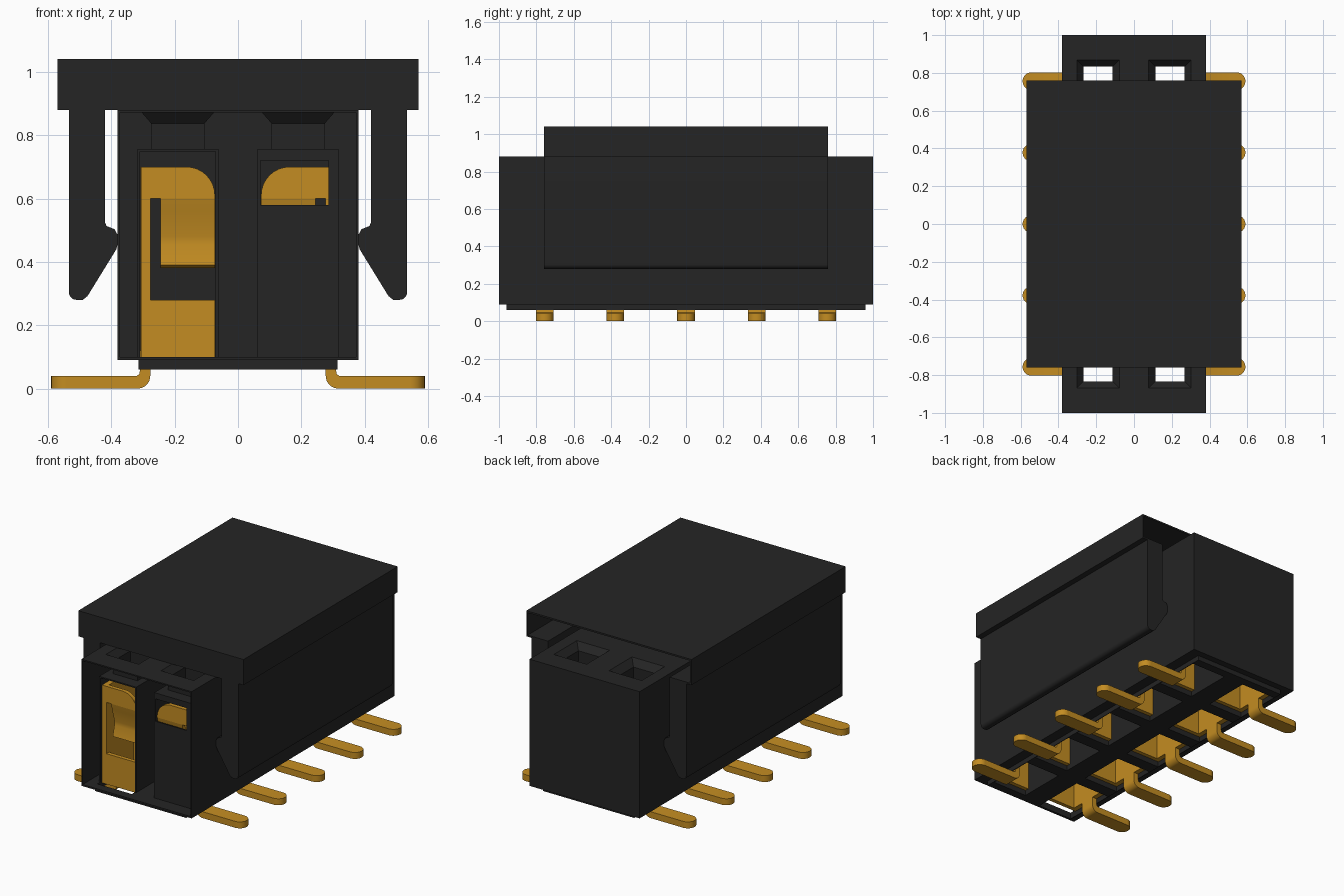
import bpy, bmesh, math
from mathutils import Matrix

cube = bpy.data.objects.get("Cube")
if cube:
    bpy.data.objects.remove(cube)

PITCH, COL = 0.378, 0.19
ROWS = [PITCH * i for i in range(-2, 3)]


def material(name, rgb):
    m = bpy.data.materials.new(name)
    m.use_nodes = True
    m.diffuse_color = (*rgb, 1)
    m.node_tree.nodes["Principled BSDF"].inputs["Base Color"].default_value = (*rgb, 1)
    return m


BLACK = material("black plastic", (0.018, 0.018, 0.018))
GOLD = material("gold metal", (0.55, 0.265, 0.016))


def box(bm, x0, x1, y0, y1, z0, z1):
    mat = Matrix.Translation(((x0 + x1) / 2, (y0 + y1) / 2, (z0 + z1) / 2))
    mat = mat @ Matrix.Diagonal((abs(x1 - x0), abs(y1 - y0), abs(z1 - z0), 1))
    bmesh.ops.create_cube(bm, size=1, matrix=mat)


def prism(bm, pts, axis, a, b):
    """Extrude a 2D profile along x (points are y,z) or along y (points are x,z)."""
    def at(p, d):
        return (d, p[0], p[1]) if axis == "x" else (p[0], d, p[1])
    lo = [bm.verts.new(at(p, a)) for p in pts]
    hi = [bm.verts.new(at(p, b)) for p in pts]
    bm.faces.new(lo)
    bm.faces.new(hi)
    for i in range(len(pts)):
        j = (i + 1) % len(pts)
        bm.faces.new((lo[i], lo[j], hi[j], hi[i]))


def stack(bm, cx, cy, rings):
    """Loft rectangles (half x, half y, z) into one closed solid."""
    loops = [[bm.verts.new((cx + sx * hx, cy + sy * hy, z))
              for sx, sy in ((-1, -1), (1, -1), (1, 1), (-1, 1))] for hx, hy, z in rings]
    bm.faces.new(loops[0])
    bm.faces.new(loops[-1])
    for a, b in zip(loops, loops[1:]):
        for i in range(4):
            j = (i + 1) % 4
            bm.faces.new((a[i], a[j], b[j], b[i]))


def arc(cx, cz, r, start, end, n=8):
    return [(cx + r * math.cos(math.radians(start + (end - start) * i / n)),
             cz + r * math.sin(math.radians(start + (end - start) * i / n))) for i in range(n + 1)]


def finish(bm, name, mat):
    bmesh.ops.recalc_face_normals(bm, faces=bm.faces)
    mesh = bpy.data.meshes.new(name)
    bm.to_mesh(mesh)
    bm.free()
    ob = bpy.data.objects.new(name, mesh)
    bpy.context.scene.collection.objects.link(ob)
    mesh.materials.append(mat)
    return ob


def smooth(ob):
    bpy.ops.object.select_all(action="DESELECT")
    ob.select_set(True)
    bpy.context.view_layer.objects.active = ob
    bpy.ops.object.shade_smooth_by_angle(angle=math.radians(35))


def combine(ob, bm, operation):
    tool = finish(bm, "cutter", BLACK)
    tool.hide_render = True
    mod = ob.modifiers.new("bool", "BOOLEAN")
    mod.operation, mod.object, mod.solver = operation, tool, "EXACT"
    dg = bpy.context.evaluated_depsgraph_get()
    mesh = bpy.data.meshes.new_from_object(ob.evaluated_get(dg))
    ob.modifiers.clear()
    ob.data = mesh
    bpy.data.objects.remove(tool)


def one_box(*dims):
    bm = bmesh.new()
    box(bm, *dims)
    return bm


# Housing block with a narrower foot, hollowed behind its open front
bm = bmesh.new()
box(bm, -0.38, 0.38, -1, 1, 0.09, 0.88)
housing = finish(bm, "housing", BLACK)
combine(housing, one_box(-0.314, 0.314, -0.96, 0.96, 0.06, 0.096), "UNION")
combine(housing, one_box(-0.372, 0.372, -1.1, -0.6, 0.1, 0.872), "DIFFERENCE")

# Thin sleeves around the front pair of cavities
bm = bmesh.new()
for x in (-COL, COL):
    stack(bm, x, ROWS[0], [(0.128, 0.158, 0.095), (0.128, 0.158, 0.757), (0.084, 0.084, 0.757),
                           (0.084, 0.084, 0.837), (0.118, 0.118, 0.876)])
combine(housing, bm, "UNION")

# Contact cavities with funnel mouths
bm = bmesh.new()
for x in (-COL, COL):
    for y in ROWS:
        stack(bm, x, y, [(0.12, 0.15, 0.03), (0.12, 0.15, 0.75), (0.077, 0.077, 0.75),
                         (0.077, 0.077, 0.84), (0.113, 0.113, 0.88), (0.113, 0.113, 0.9)])
combine(housing, bm, "DIFFERENCE")

# Open front of one sleeve, window in the other
combine(housing, one_box(-0.309, -0.071, -0.945, -0.87, 0.04, 0.749), "DIFFERENCE")
combine(housing, one_box(0.071, 0.285, -0.945, -0.87, 0.58, 0.72), "DIFFERENCE")

# Contacts: back plate, cheeks, bent springs and a surface-mount tail
top_plate = [(0.307, 0.6), (0.307, 0.7)] + arc(0.163, 0.61, 0.09, 90, 180) + [(0.073, 0.6)]
spring = [(0.145, 0.605), (0.135, 0.56), (0.112, 0.48), (0.112, 0.455), (0.128, 0.39),
          (0.106, 0.38), (0.087, 0.455), (0.087, 0.48), (0.11, 0.56), (0.12, 0.605)]
tail = [(0.31, 0.12), (0.277, 0.12)] + arc(0.317, 0.04, 0.04, 180, 270) + \
       [(0.545, 0), (0.545, 0.04), (0.32, 0.04), (0.312, 0.045), (0.31, 0.055)]
for side, label in ((1, "left"), (-1, "right")):
    for n, y in enumerate(ROWS):
        bm = bmesh.new()
        box(bm, 0.277, 0.308, -0.13, 0.13, 0.09, 0.7)
        for s in (-1, 1):
            box(bm, 0.073, 0.307, s * 0.12, s * 0.145, 0.09, 0.28)
            box(bm, 0.277, 0.307, s * 0.12, s * 0.145, 0.28, 0.6)
            prism(bm, top_plate, "y", s * 0.12, s * 0.145)
            prism(bm, [(s * p[0], p[1]) for p in spring], "x", 0.073, 0.245)
        prism(bm, tail, "y", -0.047, 0.047)
        bmesh.ops.create_cone(bm, cap_ends=True, segments=24, radius1=0.047, radius2=0.047,
                              depth=0.04, matrix=Matrix.Translation((0.543, 0, 0.02)))
        for v in bm.verts:
            v.co.x *= side
            v.co.y += y
        smooth(finish(bm, f"{label}_contact_{n + 1}", GOLD))

# Pick-up cap: hollow shell, open at the back and over the housing
bm = bmesh.new()
box(bm, -0.57, 0.57, -0.76, 0.76, 1.03, 1.04)
box(bm, -0.57, 0.57, -0.76, -0.75, 0.88, 1.03)
for s in (-1, 1):
    box(bm, s * 0.56, s * 0.57, -0.75, 0.76, 0.88, 1.03)
    box(bm, s * 0.42, s * 0.56, -0.75, 0.76, 0.88, 0.89)
finish(bm, "cap", BLACK)

# Latch legs with inward hooks
leg = [(0.42, 0.885), (0.42, 0.525), (0.415, 0.513), (0.39, 0.503), (0.38, 0.485), (0.378, 0.465),
       (0.384, 0.44), (0.475, 0.292), (0.49, 0.28)] + arc(0.51, 0.304, 0.024, 270, 360, 5) + [(0.534, 0.885)]
for s, label in ((1, "left"), (-1, "right")):
    bm = bmesh.new()
    prism(bm, [(s * x, z) for x, z in leg], "y", -0.76, 0.76)
    smooth(finish(bm, label + "_latch_leg", BLACK))
